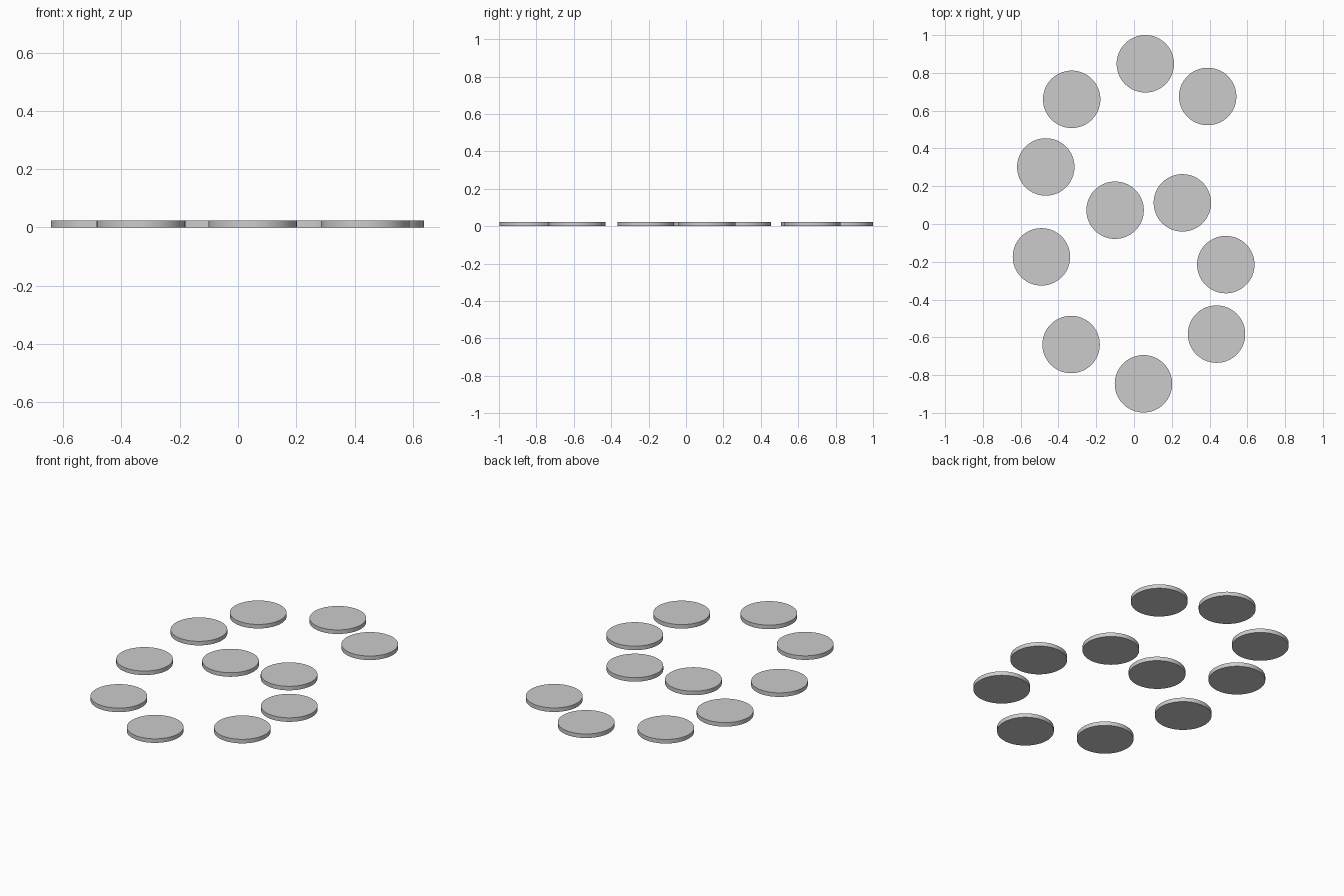
import bpy

if "Cube" in bpy.data.objects:
    bpy.data.objects.remove(bpy.data.objects["Cube"])

RADIUS = 0.152
THICKNESS = 0.024

# Disc centres, tracing the numeral-like loop seen from the top
CENTRES = [
    (0.39, 0.675), (0.06, 0.848), (-0.33, 0.66), (-0.467, 0.302),
    (-0.49, -0.174), (-0.333, -0.638), (0.05, -0.846), (0.437, -0.583),
    (0.486, -0.215), (0.256, 0.112), (-0.10, 0.073),
]


def add_disc(index, x, y):
    """Thin flat round disc resting on the ground."""
    bpy.ops.mesh.primitive_cylinder_add(
        vertices=64, radius=RADIUS, depth=THICKNESS,
        location=(x, y, THICKNESS / 2))
    disc = bpy.context.object
    disc.name = f"stepping_disc_{index:02d}"
    bpy.ops.object.shade_smooth_by_angle()


# Stepping discs
for i, (x, y) in enumerate(CENTRES, 1):
    add_disc(i, x, y)
